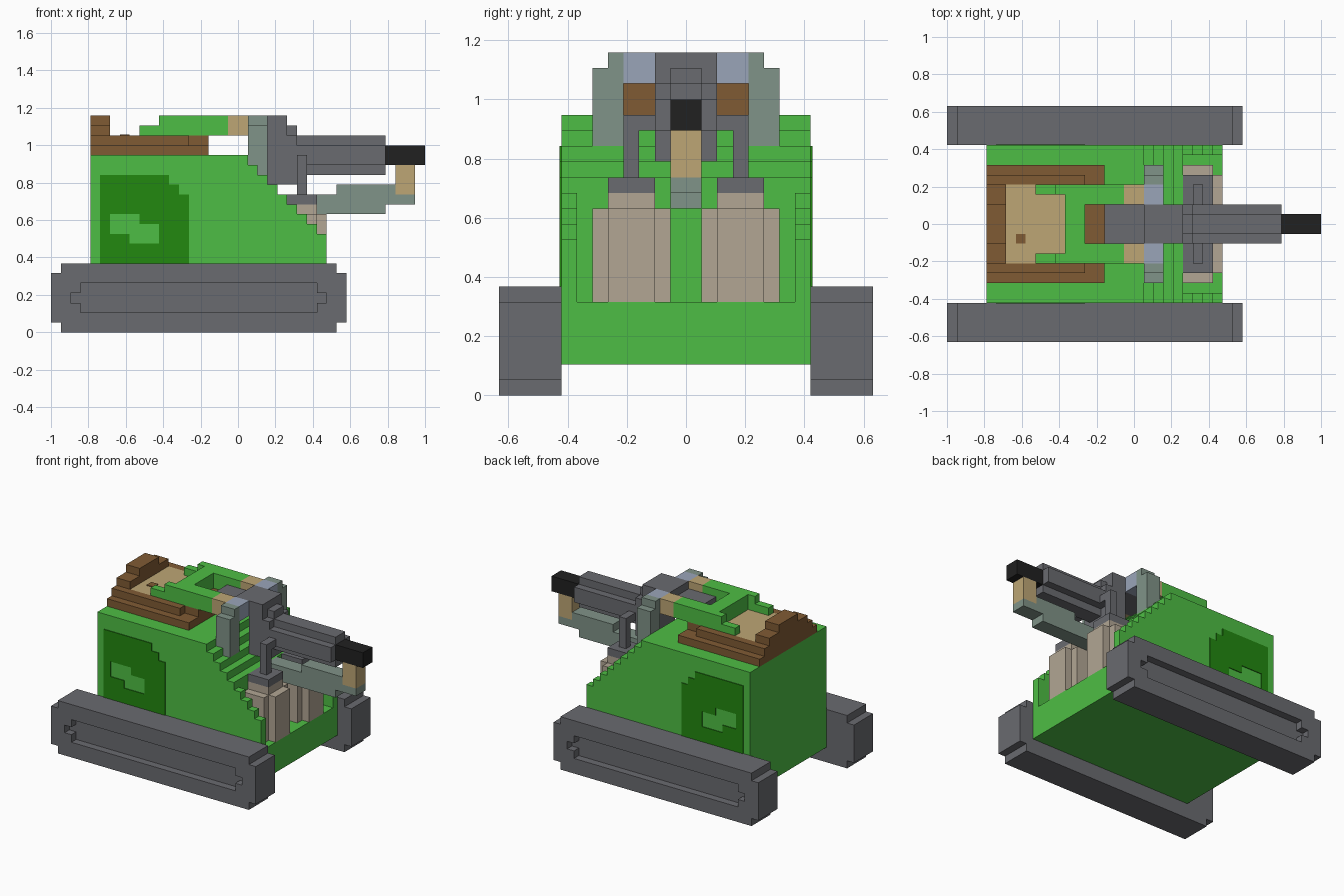
import bpy
import bmesh
from mathutils import Vector

UNIT = 2 / 38  # edge length of one block

if "Cube" in bpy.data.objects:
    bpy.data.objects.remove(bpy.data.objects["Cube"], do_unlink=True)


def material(name, *rgb):
    mat = bpy.data.materials.new(name)
    mat.use_nodes = True
    mat.diffuse_color = (*rgb, 1)
    mat.node_tree.nodes["Principled BSDF"].inputs["Base Color"].default_value = (*rgb, 1)
    return mat


green = material("green", .076, .515, .058)
dark_green = material("dark green", .016, .246, .005)
grey = material("steel grey", .144, .147, .162)
brown = material("brown", .216, .105, .034)
tan = material("tan", .509, .381, .178)
stone = material("pinkish stone", .445, .381, .296)
sage = material("sage grey", .216, .292, .246)
blue = material("pale blue", .323, .376, .485)
black = material("black", .015, .015, .015)


def cells(boxes, mirror):
    """Fill boxes (x0, x1, y0, y1, z0, z1) with unit cells, optionally on both sides."""
    found = set()
    for x0, x1, y0, y1, z0, z1 in boxes:
        for x in range(x0, x1):
            for y in range(y0, y1):
                for z in range(z0, z1):
                    found.add((x, y, z))
                    if mirror:
                        found.add((x, -y - 1, z))
    return found


def part(name, mat, boxes, cut=(), mirror=False, plate=None):
    """Skin the filled cells; plate=(axis, level) squashes the part to a thin layer."""
    filled = cells(boxes, mirror) - cells(cut, mirror)
    bm = bmesh.new()
    corners = {}

    def corner(p):
        key = tuple(p)
        if key not in corners:
            corners[key] = bm.verts.new(key)
        return corners[key]

    for cell in filled:
        for axis in range(3):
            for side in (0, 1):
                near = list(cell)
                near[axis] += 2 * side - 1
                if tuple(near) in filled:
                    continue
                a, b = (axis + 1) % 3, (axis + 2) % 3
                loop = []
                for da, db in ((0, 0), (1, 0), (1, 1), (0, 1)):
                    p = list(cell)
                    p[axis] += side
                    p[a] += da
                    p[b] += db
                    loop.append(corner(p))
                bm.faces.new(loop if side else loop[::-1])
    if plate:
        axis, level = plate
        for v in bm.verts:
            if abs(v.co[axis]) > level:
                v.co[axis] = (level + .1) * (1 if v.co[axis] > 0 else -1)
    bmesh.ops.dissolve_limit(bm, angle_limit=.02, verts=bm.verts[:], edges=bm.edges[:])
    for v in bm.verts:
        v.co = Vector((v.co.x - 19, v.co.y, v.co.z)) * UNIT
    mesh = bpy.data.meshes.new(name)
    bm.to_mesh(mesh)
    bm.free()
    mesh.materials.append(mat)
    obj = bpy.data.objects.new(name, mesh)
    bpy.context.collection.objects.link(obj)
    return obj


# Tracks with chamfered ends and a recessed slot on the outside
part("tracks", grey,
     [(0, 30, 8, 12, 1, 6), (1, 29, 8, 12, 0, 7)],
     cut=[(3, 27, 11, 12, 2, 5), (2, 28, 11, 12, 3, 4)], mirror=True)

# Hull with a stepped nose and an open bay at the front
steps = [(20 + i, 21 + i, -8, 8, 2, 17 - i) for i in range(8)]
part("hull", green, [(4, 20, -8, 8, 2, 18)] + steps,
     cut=[(24, 28, -7, 7, 6, 18)])

# Painted side panels with a cut-out patch
part("side_panels", dark_green,
     [(5, 12, 8, 9, 7, 16), (12, 13, 8, 9, 7, 15), (13, 14, 8, 9, 7, 14)],
     cut=[(6, 9, 8, 9, 10, 12), (8, 11, 8, 9, 9, 11)],
     mirror=True, plate=(1, 8))

# Hatch surround with an arched back
part("hatch_rim", brown,
     [(4, 16, 0, 6, 18, 19), (5, 14, 4, 5, 19, 20), (14, 16, 0, 4, 19, 20),
      (4, 6, 0, 5, 19, 20), (4, 6, 0, 4, 20, 21), (4, 6, 0, 2, 21, 22)], mirror=True)

# Driver: head, torso, arms and hands
part("head", tan, [(6, 12, -4, 4, 19, 20)])
part("head_spot", brown, [(7, 8, -2, -1, 20, 21)], plate=(2, 20))
part("torso_and_arms", green,
     [(12, 14, 0, 4, 19, 22), (11, 18, 2, 4, 20, 22), (9, 11, 3, 4, 20, 21)],
     cut=[(11, 12, 2, 3, 20, 22)], mirror=True)
part("hands", tan, [(18, 20, 2, 4, 20, 22)], mirror=True)

# Gun shield: side posts and pale corner blocks
part("shield_posts", sage,
     [(20, 22, 4, 6, 16, 21), (20, 22, 4, 5, 21, 22)], mirror=True)
part("shield_corners", blue, [(20, 22, 2, 4, 20, 22)], mirror=True)

# Gun body, barrel and the yoke that carries it
part("gun_body", grey,
     [(16, 22, -2, 2, 20, 21), (20, 22, -2, 2, 20, 22), (22, 24, -2, 2, 15, 22),
      (24, 25, -1, 1, 15, 21), (24, 25, -2, 2, 15, 20)])
part("gun_barrel", grey,
     [(25, 34, -1, 1, 16, 20), (25, 34, -2, 2, 17, 19)])
part("muzzle", black, [(34, 38, -1, 1, 17, 19)])
part("gun_yoke", grey,
     [(25, 26, 2, 4, 17, 18), (25, 26, 3, 4, 14, 18)], mirror=True)

# Pillars in the front bay with steel caps
part("pillars", stone,
     [(24, 27, 1, 6, 6, 12), (24, 28, 2, 5, 6, 12), (24, 27, 2, 5, 12, 13)],
     mirror=True)
part("pillar_caps", grey, [(24, 27, 2, 5, 13, 14)], mirror=True)

# Support arm below the barrel and its front post
part("support_arm", sage,
     [(24, 34, -1, 1, 12, 14), (29, 35, -1, 1, 13, 15), (35, 37, -1, 1, 13, 14)])
part("support_post", tan, [(35, 37, -1, 1, 14, 17)])
